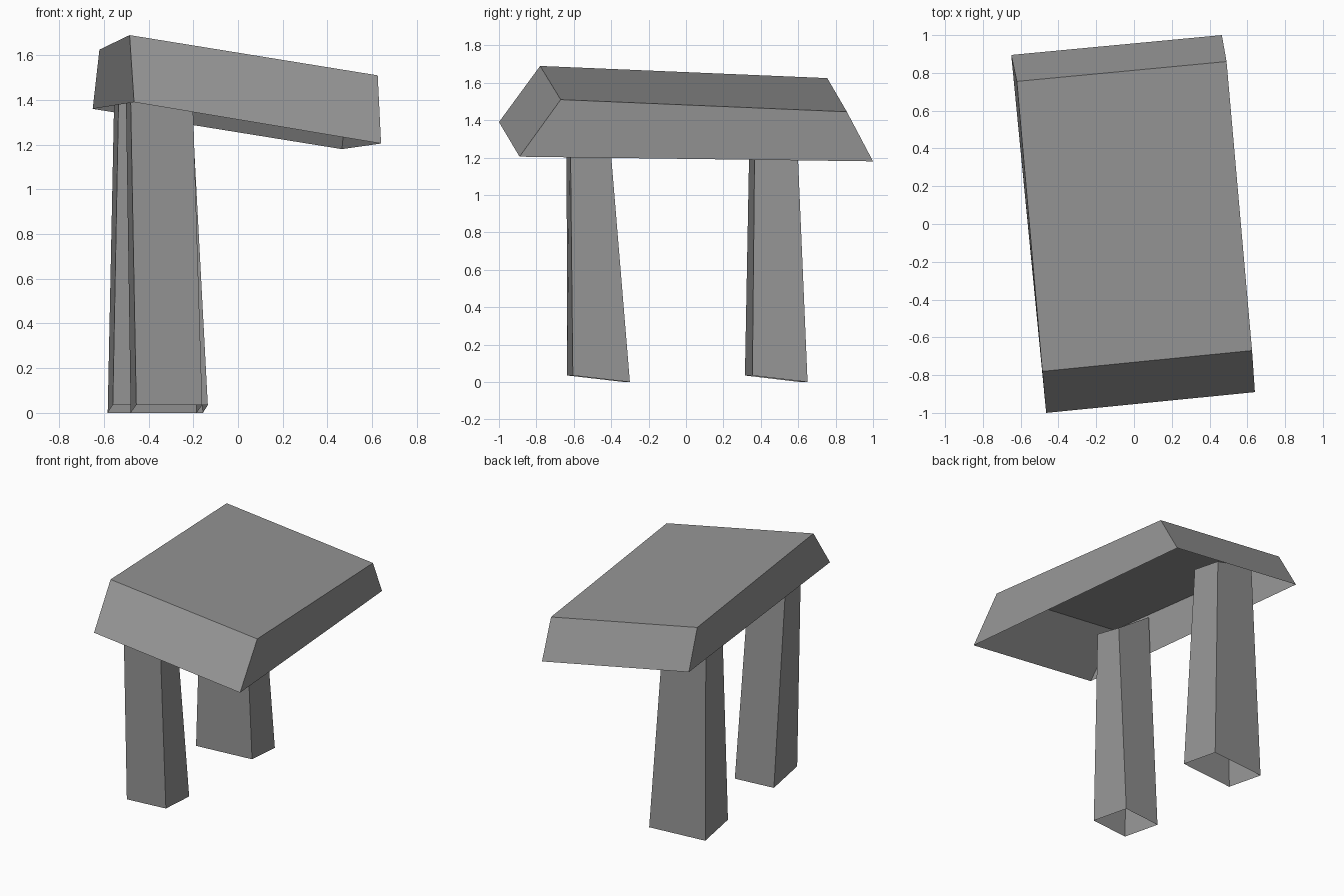
import bpy
import bmesh

default_cube = bpy.data.objects.get("Cube")
if default_cube:
    bpy.data.objects.remove(default_cube, do_unlink=True)

# Single flat stone colour
stone = bpy.data.materials.new("stone_grey")
stone.use_nodes = True
grey = (0.3, 0.3, 0.3, 1.0)
stone.diffuse_color = grey
stone.node_tree.nodes["Principled BSDF"].inputs["Base Color"].default_value = grey


def hollow_block(name, bottom, top):
    """Four tapered walls and a cap, open underneath.
    Corners run front left, front right, back right, back left."""
    bm = bmesh.new()
    low = [bm.verts.new(point) for point in bottom]
    high = [bm.verts.new(point) for point in top]
    for i in range(len(low)):
        j = (i + 1) % len(low)
        bm.faces.new((low[i], low[j], high[j], high[i]))
    bm.faces.new(high)
    mesh = bpy.data.meshes.new(name)
    bm.to_mesh(mesh)
    bm.free()
    mesh.materials.append(stone)
    block = bpy.data.objects.new(name, mesh)
    bpy.context.collection.objects.link(block)
    return block


# Tilted capstone with sloping sides, resting over the legs
hollow_block(
    "capstone",
    bottom=[(-.465, -1, 1.39), (.64, -.89, 1.205), (.465, 1, 1.18), (-.65, .895, 1.36)],
    top=[(-.485, -.78, 1.69), (.625, -.67, 1.51), (.49, .86, 1.445), (-.62, .755, 1.625)],
)

# Narrow standing stone at the front
hollow_block(
    "front_leg",
    bottom=[(-.455, -.635, .035), (-.16, -.605, .035), (-.185, -.3, 0), (-.48, -.33, 0)],
    top=[(-.485, -.64, 1.66), (-.205, -.62, 1.485), (-.22, -.42, 1.45), (-.505, -.45, 1.65)],
)

# Wider standing stone at the back
hollow_block(
    "back_leg",
    bottom=[(-.56, .315, .035), (-.135, .355, .035), (-.157, .65, 0), (-.583, .61, 0)],
    top=[(-.53, .345, 1.62), (-.215, .37, 1.545), (-.235, .585, 1.52), (-.55, .555, 1.6)],
)
